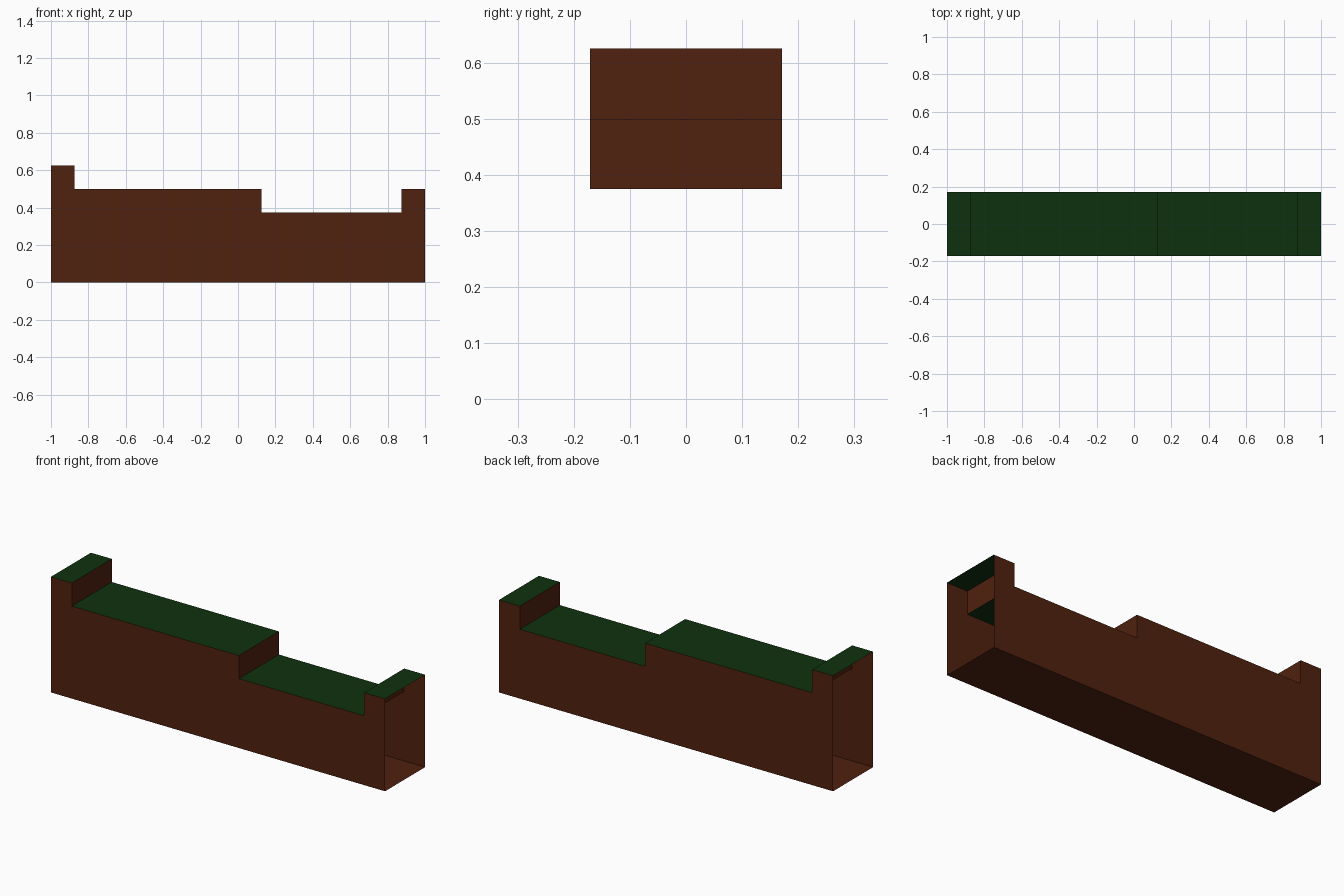
import bpy
import bmesh

cube = bpy.data.objects.get("Cube")
if cube:
    bpy.data.objects.remove(cube, do_unlink=True)

HALF_LENGTH = 1.0
HALF_DEPTH = 0.171

# Stepped skyline, from the -x end to the +x end
SKYLINE = [(-HALF_LENGTH, 0.625), (-0.875, 0.625), (-0.875, 0.5), (0.125, 0.5),
           (0.125, 0.375), (0.875, 0.375), (0.875, 0.5), (HALF_LENGTH, 0.5)]
BASE = [(HALF_LENGTH, 0), (-HALF_LENGTH, 0)]


def make_material(name, rgb):
    mat = bpy.data.materials.new(name)
    mat.use_nodes = True
    color = (*rgb, 1)
    mat.diffuse_color = color
    bsdf = next(n for n in mat.node_tree.nodes if n.type == 'BSDF_PRINCIPLED')
    bsdf.inputs["Base Color"].default_value = color
    bsdf.inputs["Roughness"].default_value = 0.9
    return mat


brown = make_material("earth brown", (0.08, 0.0155, 0.0048))
green = make_material("grass green", (0.0046, 0.031, 0.0046))


def finish(name, bm, materials):
    mesh = bpy.data.meshes.new(name)
    bm.to_mesh(mesh)
    bm.free()
    for mat in materials:
        mesh.materials.append(mat)
    obj = bpy.data.objects.new(name, mesh)
    bpy.context.collection.objects.link(obj)
    return obj


def side_wall(name, y):
    """Flat upright sheet filling the outline under the skyline."""
    bm = bmesh.new()
    face = bm.faces.new([bm.verts.new((x, y, z)) for x, z in SKYLINE + BASE])
    face.normal_update()
    if face.normal.y * y < 0:
        face.normal_flip()
    return finish(name, bm, [brown])


def strip(name, path, materials):
    """Sheet swept across the depth; level raised faces use the last material."""
    bm = bmesh.new()
    rows = [[bm.verts.new((x, y, z)) for y in (-HALF_DEPTH, HALF_DEPTH)]
            for x, z in path]
    for (a, b), (c, d) in zip(rows, rows[1:]):
        face = bm.faces.new((a, c, d, b))
        face.normal_update()
        if abs(face.normal.z) > 0.5:
            face.material_index = len(materials) - 1
    return finish(name, bm, materials)


# Side walls, leaving both ends open
side_wall("front_wall", -HALF_DEPTH)
side_wall("back_wall", HALF_DEPTH)

# Green treads with brown risers, and the brown floor
strip("stepped_top", SKYLINE, [brown, green])
strip("floor", BASE, [brown])
